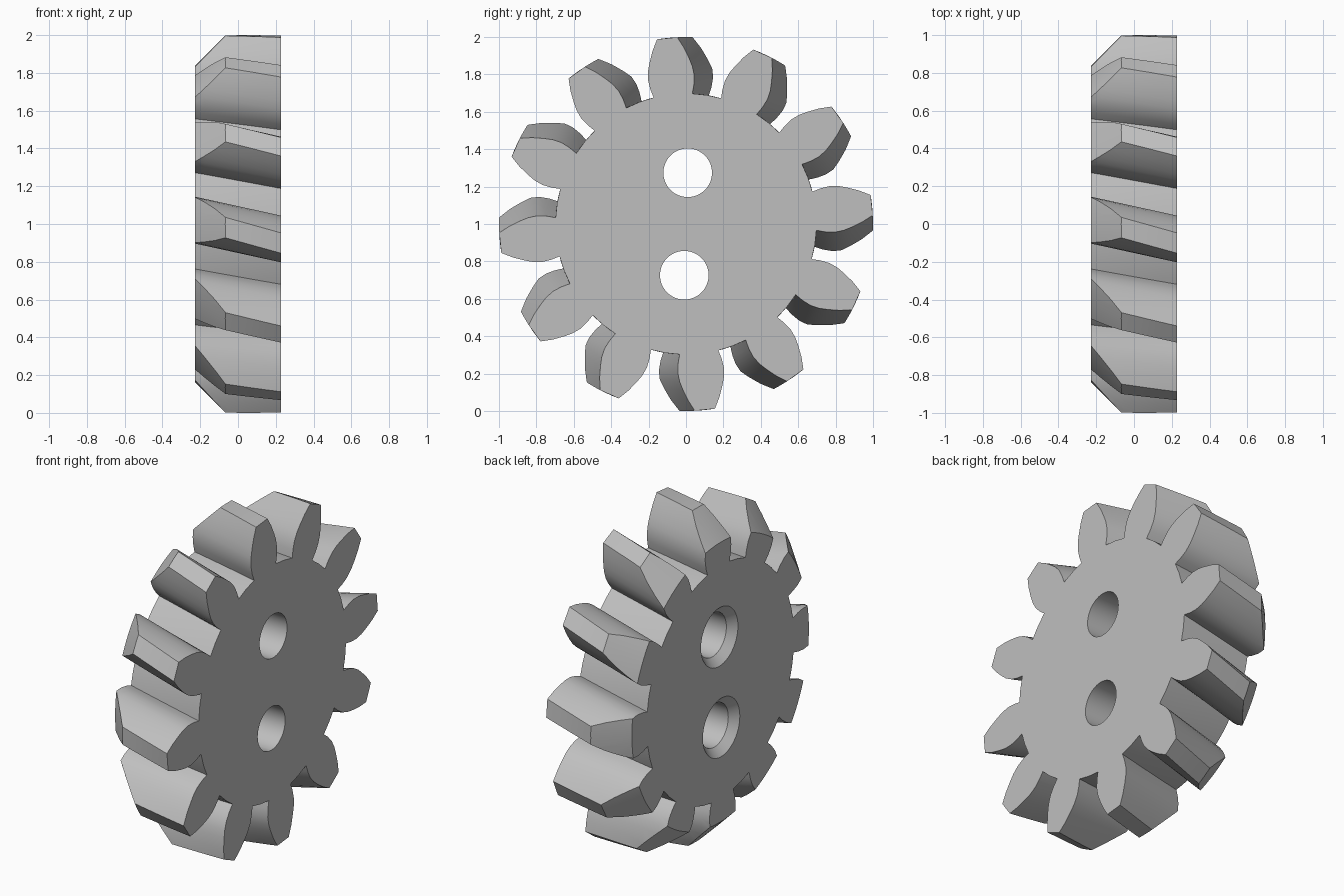
import bpy, bmesh, math

cube = bpy.data.objects.get("Cube")
if cube:
    bpy.data.objects.remove(cube, do_unlink=True)

TEETH = 12
HALF = 0.228                      # half thickness
BACK = -0.26                      # gear starts here, then is trimmed by the blank
TWIST = math.radians(16)          # helix, radians per unit of x
PHASE = math.radians(95.8)        # first tooth on the +x face
LAYERS = 6

grey = bpy.data.materials.new("plain grey")
grey.use_nodes = True
colour = (0.52, 0.52, 0.52, 1)
grey.diffuse_color = colour
grey.node_tree.nodes["Principled BSDF"].inputs["Base Color"].default_value = colour


def loft(name, rings):
    """Closed solid through rings of matching points."""
    bm = bmesh.new()
    loops = [[bm.verts.new(p) for p in ring] for ring in rings]
    n = len(loops[0])
    for a, b in zip(loops, loops[1:]):
        for i in range(n):
            j = (i + 1) % n
            bm.faces.new((a[i], a[j], b[j], b[i]))
    bm.faces.new(loops[0])
    bm.faces.new(loops[-1])
    bmesh.ops.recalc_face_normals(bm, faces=bm.faces)
    mesh = bpy.data.meshes.new(name)
    bm.to_mesh(mesh)
    bm.free()
    obj = bpy.data.objects.new(name, mesh)
    bpy.context.collection.objects.link(obj)
    mesh.materials.append(grey)
    return obj


def turned(name, profile, y, z, segments):
    """Solid turned about an axis along x; profile holds (x, radius)."""
    steps = [2 * math.pi * i / segments for i in range(segments)]
    return loft(name, [[(x, y + r * math.cos(a), z + r * math.sin(a)) for a in steps]
                       for x, r in profile])


# Tooth outline: one flank as (half width, height), mirrored for the other
flank = [(0.104, 0.69), (0.117, 0.735), (0.124, 0.785), (0.119, 0.835),
         (0.106, 0.88), (0.084, 0.94), (0.054, 0.998)]
tooth = [(-u, v) for u, v in flank] + [(u, v) for u, v in reversed(flank)]
tooth.append((0.698 * math.sin(math.pi / TEETH), 0.698 * math.cos(math.pi / TEETH)))


def gear_ring(x):
    ring = []
    for k in range(TEETH):
        a = PHASE + TWIST * (x - HALF) - k * 2 * math.pi / TEETH
        c, s = math.cos(a), math.sin(a)
        ring += [(x, v * c + u * s, 1 + v * s - u * c) for u, v in tooth]
    return ring


# Helical gear body
gear = loft("helical_gear", [gear_ring(BACK + (HALF - BACK) * i / LAYERS)
                             for i in range(LAYERS + 1)])

# Chamfered blank trims the tooth ends; the drills cut countersunk holes
blank = turned("chamfer_blank", [(-HALF, 0.838), (-0.058, 1.008), (0.4, 1.008)], 0, 1, 120)
drill_profile = [(-0.3, 0.247), (-HALF + 0.045, 0.13), (0.4, 0.13)]
drill_profile[0] = (-0.3, 0.13 + (0.3 - HALF + 0.045))
helpers = [(blank, 'INTERSECT')]
for side in (1, -1):
    drill = turned("hole_drill", drill_profile, 0.009 * side, 1 + 0.274 * side, 48)
    helpers.append((drill, 'DIFFERENCE'))

bpy.ops.object.select_all(action='DESELECT')
gear.select_set(True)
bpy.context.view_layer.objects.active = gear
for helper, operation in helpers:
    helper.hide_render = True
    mod = gear.modifiers.new("cut", 'BOOLEAN')
    mod.operation = operation
    mod.solver = 'EXACT'
    mod.object = helper
    bpy.ops.object.modifier_apply(modifier=mod.name)
for helper, _ in helpers:
    bpy.data.objects.remove(helper, do_unlink=True)

bpy.ops.object.shade_smooth_by_angle(angle=math.radians(30))
